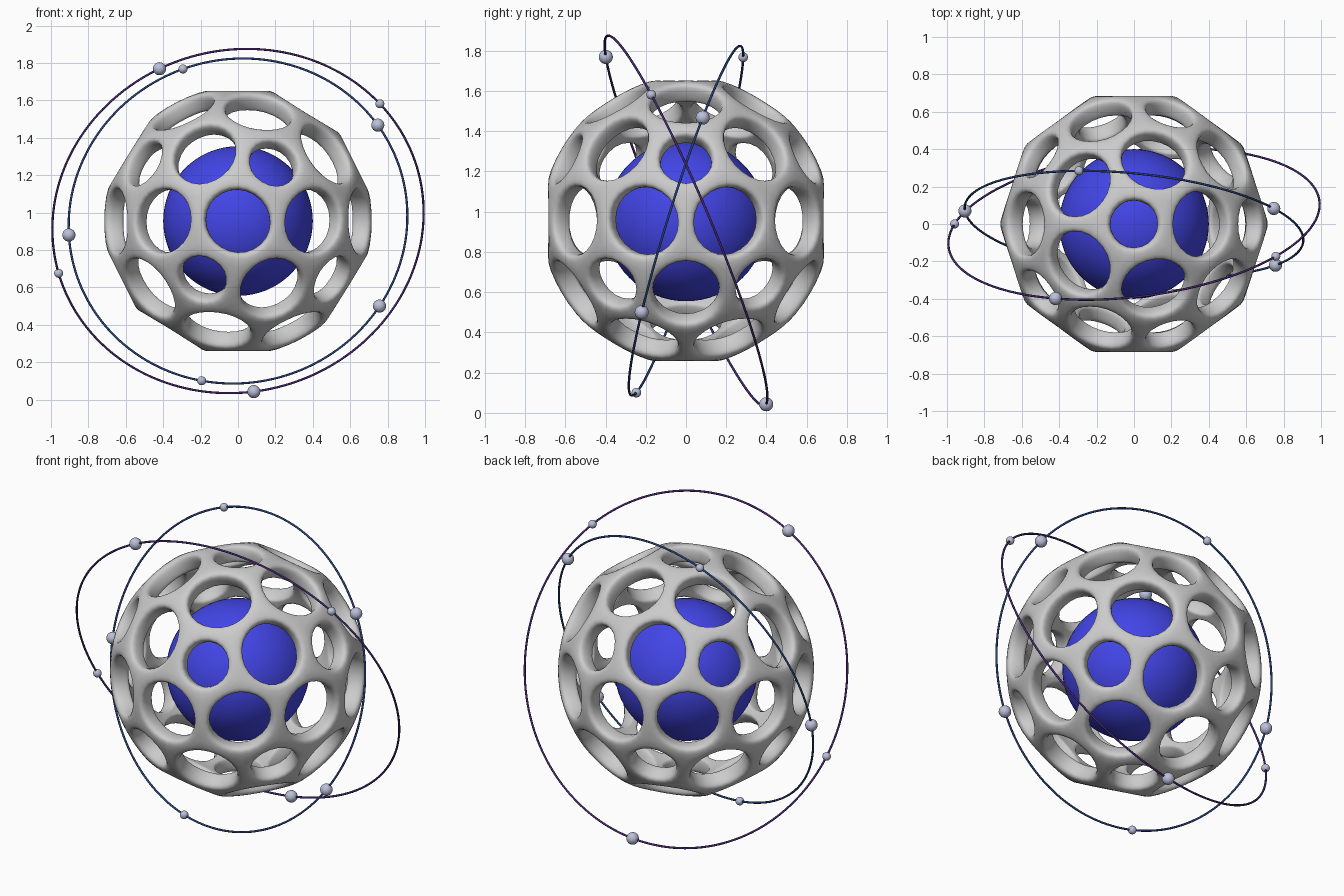
import bpy, bmesh
from math import atan2
from mathutils import Vector

if "Cube" in bpy.data.objects:
    bpy.data.objects.remove(bpy.data.objects["Cube"])

CENTRE = Vector((0, 0, 0.955))


def material(name, rgb):
    m = bpy.data.materials.new(name)
    m.diffuse_color = (*rgb, 1)
    m.use_nodes = True
    m.node_tree.nodes["Principled BSDF"].inputs["Base Color"].default_value = m.diffuse_color
    return m


def finish(name, mat):
    ob = bpy.context.object
    ob.name = name
    ob.data.materials.append(mat)
    bpy.ops.object.shade_smooth()
    return ob


# Cage: dual of an icosphere (12 pentagons, 30 hexagons), opened up and rounded
def build_cage(radius, rim, thickness):
    ico = bmesh.new()
    bmesh.ops.create_icosphere(ico, subdivisions=2, radius=1)
    ico.faces.ensure_lookup_table()
    bm = bmesh.new()
    corners = [bm.verts.new(f.calc_center_median().normalized() * radius)
               for f in ico.faces]
    for v in ico.verts:
        n = v.co.normalized()
        a = n.orthogonal().normalized()
        b = n.cross(a)
        ring = [corners[f.index] for f in v.link_faces]
        ring.sort(key=lambda c: atan2(c.co.dot(b), c.co.dot(a)))
        bm.faces.new(ring)
    ico.free()
    bm.normal_update()
    panels = bm.faces[:]
    bmesh.ops.inset_individual(bm, faces=panels, thickness=rim, use_even_offset=True)
    bmesh.ops.delete(bm, geom=panels, context='FACES')
    me = bpy.data.meshes.new("cage")
    bm.to_mesh(me)
    bm.free()
    me.polygons.foreach_set("use_smooth", [True] * len(me.polygons))
    ob = bpy.data.objects.new("cage", me)
    bpy.context.collection.objects.link(ob)
    ob.location = CENTRE
    solid = ob.modifiers.new("thickness", 'SOLIDIFY')
    solid.thickness = thickness
    solid.offset = -1
    solid.use_even_offset = True
    sub = ob.modifiers.new("rounding", 'SUBSURF')
    sub.levels = sub.render_levels = 2


build_cage(0.733, 0.046, 0.1)

# Core
bpy.ops.mesh.primitive_uv_sphere_add(segments=64, ring_count=32, radius=0.4, location=CENTRE)
finish("core", material("core_blue", (0.055, 0.06, 0.8)))

bead_mat = material("bead_silver", (0.5, 0.53, 0.7))


# Orbit: thin tilted ring with beads snapped onto it
def build_orbit(name, radius, normal, rgb, beads):
    n = Vector(normal).normalized()
    bpy.ops.mesh.primitive_torus_add(major_radius=radius, minor_radius=0.006,
                                     major_segments=160, minor_segments=10,
                                     location=CENTRE)
    ring = finish(name + "_ring", material(name + "_colour", rgb))
    ring.rotation_mode = 'QUATERNION'
    ring.rotation_quaternion = n.to_track_quat('Z', 'Y')
    for i, (x, y, z, r) in enumerate(beads):
        p = Vector((x, y, z)) - CENTRE
        p = (p - n * p.dot(n)).normalized() * radius
        bpy.ops.mesh.primitive_uv_sphere_add(segments=24, ring_count=12, radius=r,
                                             location=CENTRE + p)
        finish(f"{name}_bead_{i + 1}", bead_mat)


BIG, SMALL = 0.035, 0.024
build_orbit("outer_orbit", 0.999, (0.124, -1, -0.4256), (0.06, 0.02, 0.16), [
    (-0.42, -0.40, 1.77, BIG), (0.755, -0.17, 1.58, SMALL),
    (-0.96, 0.0, 0.675, SMALL), (0.085, 0.40, 0.04, BIG)])
build_orbit("inner_orbit", 0.91, (-0.1032, -1, 0.3123), (0.02, 0.05, 0.19), [
    (-0.295, 0.285, 1.77, SMALL), (0.745, 0.085, 1.465, BIG),
    (-0.905, 0.07, 0.88, BIG), (0.755, -0.215, 0.5, BIG),
    (-0.195, -0.25, 0.10, SMALL)])
